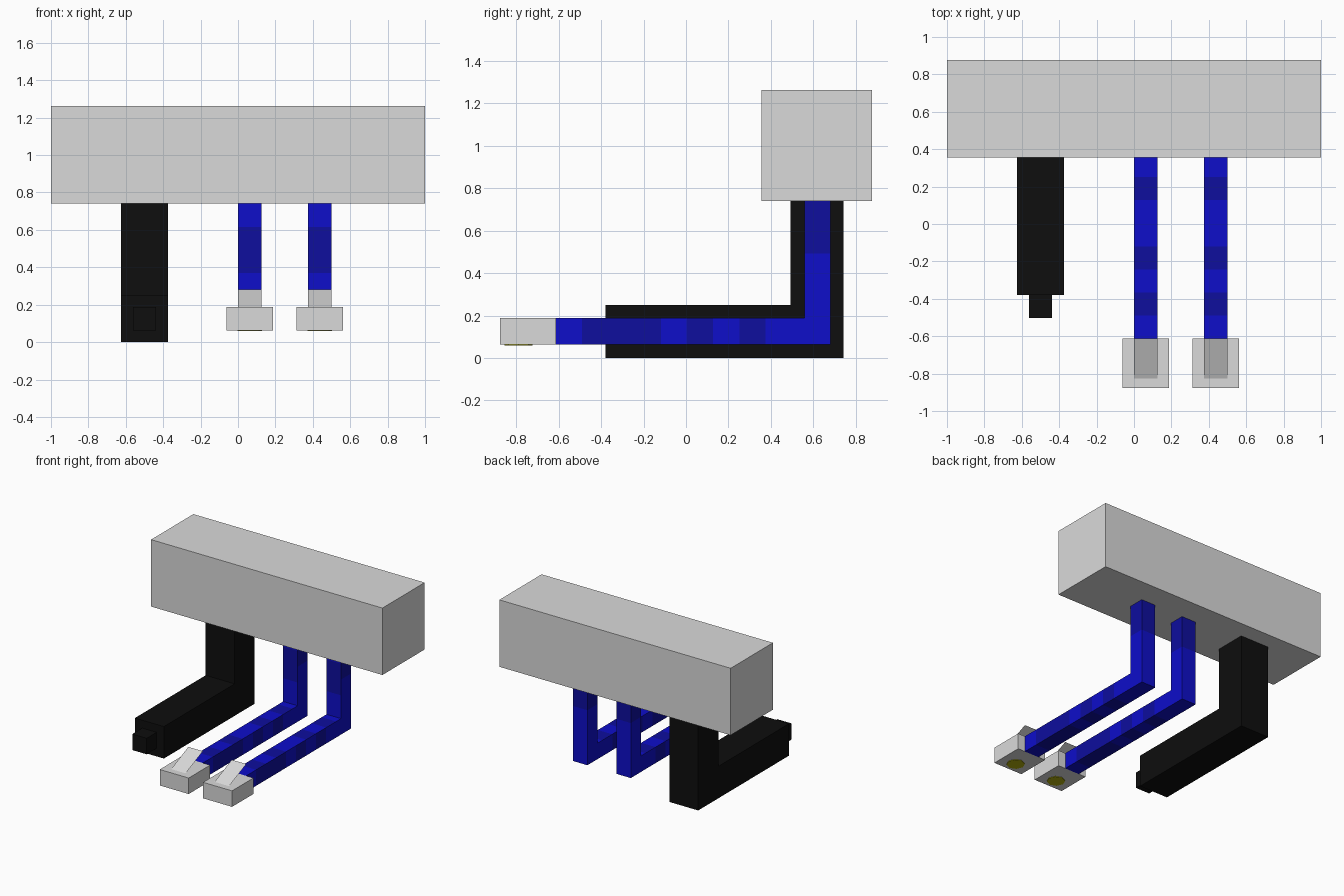
import bpy, bmesh
from mathutils import Vector

if "Cube" in bpy.data.objects:
    bpy.data.objects.remove(bpy.data.objects["Cube"])


def material(name, rgb):
    m = bpy.data.materials.new(name)
    m.diffuse_color = (*rgb, 1)
    m.use_nodes = True
    m.node_tree.nodes["Principled BSDF"].inputs["Base Color"].default_value = m.diffuse_color
    return m


GREY = material("light grey", (0.70, 0.70, 0.70))
BLACK = material("black", (0.0044, 0.0044, 0.0044))
BLUE = material("bright blue", (0.0044, 0.0044, 0.59))
NAVY = material("dark blue", (0.0044, 0.0044, 0.34))
YELLOW = material("yellow", (0.45, 0.43, 0.0044))


def finish(name, bm, *mats):
    bmesh.ops.recalc_face_normals(bm, faces=bm.faces)
    mesh = bpy.data.meshes.new(name)
    bm.to_mesh(mesh)
    bm.free()
    for m in mats:
        mesh.materials.append(m)
    obj = bpy.data.objects.new(name, mesh)
    bpy.context.collection.objects.link(obj)
    return obj


def box(name, x, y, z, mat):
    bm = bmesh.new()
    bmesh.ops.create_cube(bm, size=1)
    for v in bm.verts:
        v.co = [(r[0] + r[1]) / 2 + c * (r[1] - r[0]) for r, c in zip((x, y, z), v.co)]
    return finish(name, bm, mat)


def extrude_yz(profile, x0, x1):
    """Extrude a y/z outline from x0 to x1."""
    bm = bmesh.new()
    face = bm.faces.new([bm.verts.new((x0, y, z)) for y, z in profile])
    out = bmesh.ops.extrude_face_region(bm, geom=[face])
    verts = [g for g in out["geom"] if isinstance(g, bmesh.types.BMVert)]
    bmesh.ops.translate(bm, verts=verts, vec=(x1 - x0, 0, 0))
    return bm


def elbow(y_front, y_in, y_back, z0, z_in, z1):
    return [(y_front, z0), (y_back, z0), (y_back, z1),
            (y_in, z1), (y_in, z_in), (y_front, z_in)]


# Main beam
box("beam", (-1, 1), (0.355, 0.877), (0.74, 1.263), GREY)

# Thick black pipe and its stub
finish("thick_pipe", extrude_yz(elbow(-0.38, 0.493, 0.742, 0, 0.25, 0.74), -0.625, -0.375), BLACK)
box("pipe_stub", (-0.562, -0.438), (-0.502, -0.38), (0.063, 0.188), BLACK)

# Band patterns of the thin pipes: L bright, D dark
STEP = 0.1235
Y0, Y_IN, Z_IN, Z_TOP = -0.613, 0.558, 0.188, 0.74
POST_FRONT, POST_SIDE = "LDDLL", "DDLLL"
RUN_TOP, RUN_SIDE = "LDLDLLDLDL", "LDDDLDLDLL"


def thin_pipe(name, x):
    bm = extrude_yz(elbow(Y0, Y_IN, 0.682, 0.063, Z_IN, Z_TOP), x, x + 0.125)
    # Cut the bands
    cuts = [((0, Y0 + STEP * k, 0), (0, 1, 0)) for k in range(1, 10)]
    cuts += [((0, 0, Z_TOP - STEP * k), (0, 0, 1)) for k in range(1, 5)]
    cuts += [((0, Y_IN, 0), (0, 1, 0)), ((0, 0, Z_IN), (0, 0, 1))]
    for co, no in cuts:
        bmesh.ops.bisect_plane(bm, geom=bm.verts[:] + bm.edges[:] + bm.faces[:],
                               plane_co=Vector(co), plane_no=Vector(no))
    bmesh.ops.recalc_face_normals(bm, faces=bm.faces)
    # Colour the bands by position and facing
    for f in bm.faces:
        c, n = f.calc_center_median(), f.normal
        if c.z > Z_IN + 0.01:
            pattern, i = (POST_FRONT if n.y < -0.5 else POST_SIDE), (Z_TOP - c.z) / STEP
        else:
            pattern, i = (RUN_TOP if n.z > 0.5 else RUN_SIDE), (c.y - Y0) / STEP
        f.material_index = int(pattern[max(0, min(int(i), len(pattern) - 1))] == "D")
    finish(name, bm, BLUE, NAVY)


for side, x in (("left", 0.0), ("right", 0.375)):
    thin_pipe(side + "_thin_pipe", x)
    # Tap head block
    box(side + "_head", (x - 0.0625, x + 0.1875), (-0.877, Y0), (0.063, 0.188), GREY)
    # Sloped single sheet on top of the head
    bm = bmesh.new()
    bm.faces.new([bm.verts.new(p) for p in (
        (x, -0.825, 0.188), (x + 0.125, -0.825, 0.188),
        (x + 0.125, Y0, 0.28), (x, Y0, 0.28))])
    finish(side + "_sloped_plate", bm, GREY)
    # Yellow disc under the head
    bm = bmesh.new()
    bmesh.ops.create_cone(bm, cap_ends=True, segments=8, radius1=0.066, radius2=0.066, depth=0.006)
    bmesh.ops.translate(bm, verts=bm.verts, vec=(x + 0.0625, -0.79, 0.062))
    finish(side + "_outlet", bm, YELLOW)
